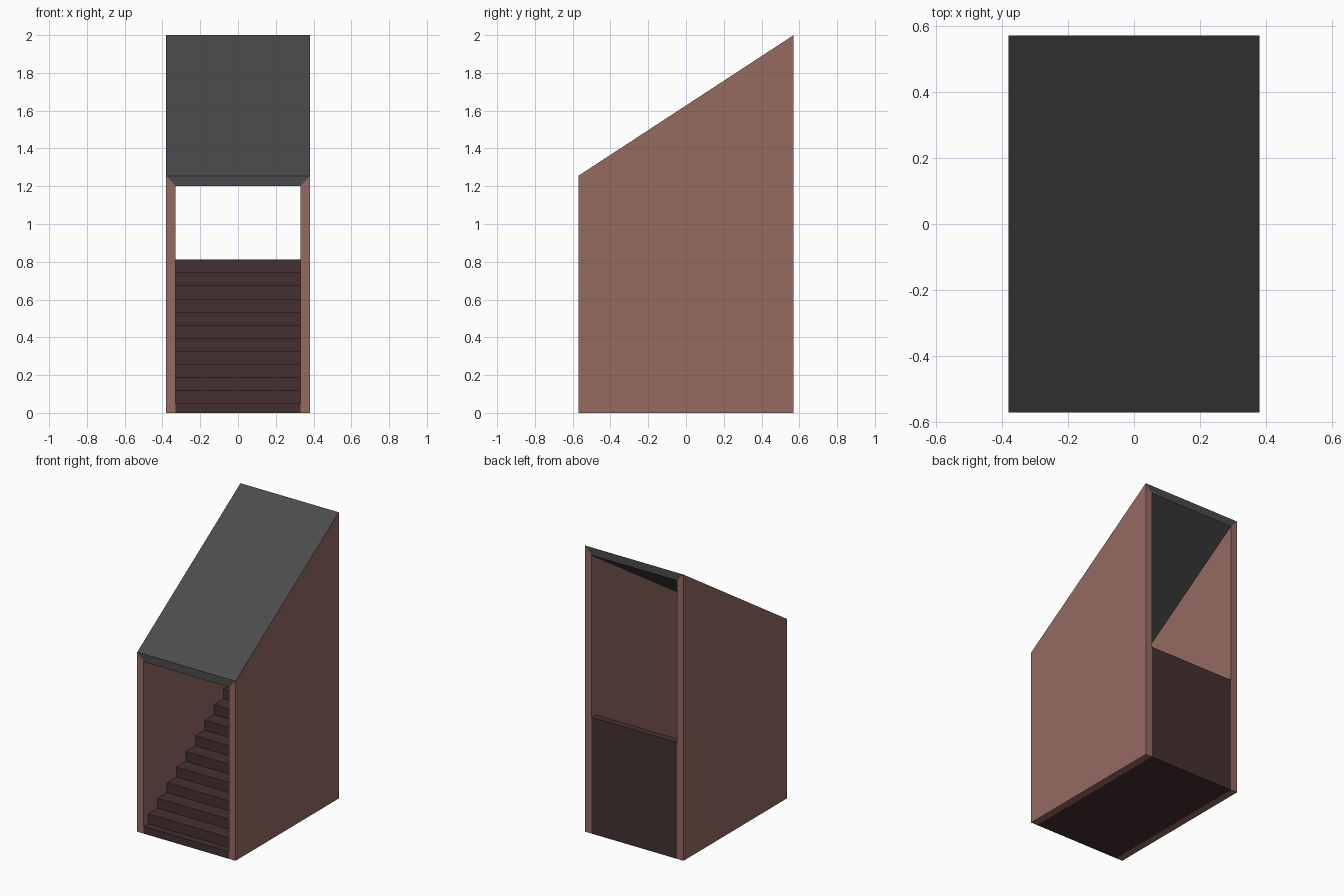
import bpy, bmesh

cube = bpy.data.objects.get("Cube")
if cube:
    bpy.data.objects.remove(cube, do_unlink=True)

HALF_W, INNER_W = 0.38, 0.33      # outer and inner half widths
HALF_D = 0.57                     # half depth
EAVE, RIDGE, THICK = 1.255, 2.0, 0.055
STEPS, FIRST_RISE, STAIR_TOP = 12, 0.05, 0.812
HALF_TREAD = 0.05                 # first and last treads are half deep


def material(name, rgb):
    mat = bpy.data.materials.new(name)
    mat.use_nodes = True
    mat.diffuse_color = (*rgb, 1)
    bsdf = mat.node_tree.nodes["Principled BSDF"]
    bsdf.inputs["Base Color"].default_value = (*rgb, 1)
    bsdf.inputs["Roughness"].default_value = 0.8
    return mat


def loft(name, start, end, mat):
    """Solid between two matching outlines."""
    bm = bmesh.new()
    a = [bm.verts.new(p) for p in start]
    b = [bm.verts.new(p) for p in end]
    bm.faces.new(a)
    bm.faces.new(b[::-1])
    n = len(a)
    for i in range(n):
        j = (i + 1) % n
        bm.faces.new((a[i], b[i], b[j], a[j]))
    bmesh.ops.recalc_face_normals(bm, faces=bm.faces)
    mesh = bpy.data.meshes.new(name)
    bm.to_mesh(mesh)
    bm.free()
    mesh.materials.append(mat)
    obj = bpy.data.objects.new(name, mesh)
    bpy.context.collection.objects.link(obj)
    return obj


brick = material("brick brown", (0.30, 0.142, 0.118))
dark_wood = material("dark brown", (0.060, 0.030, 0.031))
slate = material("slate grey", (0.070, 0.070, 0.070))

# Side walls, mitred along the top to meet the roof
for side, label in ((1, "left"), (-1, "right")):
    def wall_end(y, top):
        return [(side * HALF_W, y, 0), (side * HALF_W, y, top),
                (side * INNER_W, y, top - THICK), (side * INNER_W, y, 0)]
    loft(label + "_wall", wall_end(-HALF_D, EAVE), wall_end(HALF_D, RIDGE), brick)


# Sloping roof slab, narrower underneath
def roof_end(y, top):
    return [(-HALF_W, y, top), (HALF_W, y, top),
            (INNER_W, y, top - THICK), (-INNER_W, y, top - THICK)]


loft("roof", roof_end(-HALF_D, EAVE), roof_end(HALF_D, RIDGE), slate)

# Solid staircase filling the space between the walls
rise = (STAIR_TOP - FIRST_RISE) / (STEPS - 1)
tread = (2 * HALF_D - 2 * HALF_TREAD) / (STEPS - 2)
profile = [(-HALF_D, 0)]
y = -HALF_D
for i in range(STEPS):
    z = FIRST_RISE + i * rise
    next_y = y + (HALF_TREAD if i in (0, STEPS - 1) else tread)
    profile += [(y, z), (next_y, z)]
    y = next_y
profile.append((HALF_D, 0))
loft("stairs", [(-INNER_W, py, pz) for py, pz in profile],
     [(INNER_W, py, pz) for py, pz in profile], dark_wood)
